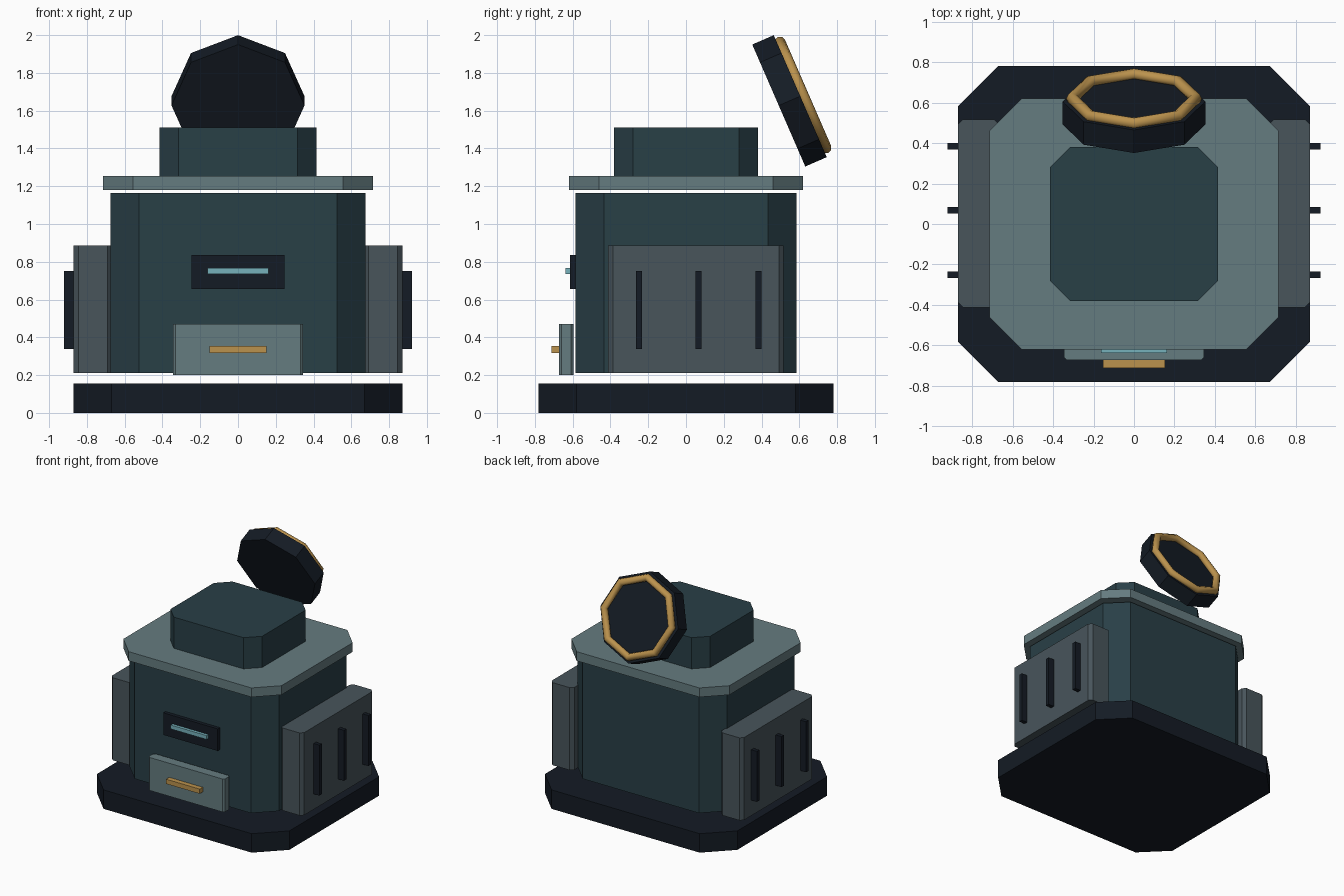
import bpy, bmesh
from math import radians
from mathutils import Vector

if "Cube" in bpy.data.objects:
    bpy.data.objects.remove(bpy.data.objects["Cube"])


def material(name, rgb):
    m = bpy.data.materials.new(name)
    m.diffuse_color = (*rgb, 1)
    m.use_nodes = True
    m.node_tree.nodes["Principled BSDF"].inputs["Base Color"].default_value = m.diffuse_color
    return m


DARK = material("dark", (0.007, 0.011, 0.018))
TEAL = material("teal", (0.022, 0.05, 0.062))
PALE = material("pale", (0.13, 0.20, 0.215))
GREY = material("grey", (0.065, 0.09, 0.105))
GOLD = material("gold", (0.50, 0.29, 0.075))
CYAN = material("cyan", (0.18, 0.44, 0.50))


def block(name, xs, ys, zs, mat, cut=0.0):
    """Box given by its extents, with optional chamfered vertical corners."""
    (x0, x1), (y0, y1), (z0, z1) = xs, ys, zs
    c = cut
    if c:
        outline = [(x0 + c, y0), (x1 - c, y0), (x1, y0 + c), (x1, y1 - c),
                   (x1 - c, y1), (x0 + c, y1), (x0, y1 - c), (x0, y0 + c)]
    else:
        outline = [(x0, y0), (x1, y0), (x1, y1), (x0, y1)]
    bm = bmesh.new()
    face = bm.faces.new([bm.verts.new((x, y, z0)) for x, y in outline])
    top = bmesh.ops.extrude_face_region(bm, geom=[face])["geom"]
    bmesh.ops.translate(bm, vec=(0, 0, z1 - z0),
                        verts=[g for g in top if isinstance(g, bmesh.types.BMVert)])
    bmesh.ops.recalc_face_normals(bm, faces=bm.faces)
    me = bpy.data.meshes.new(name)
    bm.to_mesh(me)
    bm.free()
    me.materials.append(mat)
    ob = bpy.data.objects.new(name, me)
    bpy.context.collection.objects.link(ob)
    return ob


def sym(v):
    return (-v, v)


# Stacked main volumes
block("base_plinth", sym(0.87), sym(0.78), (0, 0.155), DARK, 0.2)
block("main_body", sym(0.675), sym(0.585), (0.21, 1.165), TEAL, 0.15)
block("deck_plate", sym(0.715), sym(0.62), (1.18, 1.255), PALE, 0.16)
block("upper_housing", sym(0.415), sym(0.38), (1.25, 1.51), TEAL, 0.1)

# Front display and drawer
block("display_panel", sym(0.246), (-0.614, -0.58), (0.655, 0.835), DARK)
block("display_light", sym(0.162), (-0.638, -0.61), (0.735, 0.767), CYAN)
block("drawer", sym(0.345), (-0.672, -0.595), (0.2, 0.47), PALE, 0.014)
block("drawer_handle", sym(0.152), (-0.712, -0.668), (0.317, 0.355), GOLD)

# Side panels with vent bars
for side, s in (("left", -1), ("right", 1)):
    block(f"{side}_side_panel", sorted((s * 0.665, s * 0.87)), (-0.412, 0.517),
          (0.21, 0.885), GREY, 0.025)
    for i, y in enumerate((-0.25, 0.067, 0.384)):
        block(f"{side}_vent_{i + 1}", sorted((s * 0.865, s * 0.922)),
              (y - 0.016, y + 0.016), (0.337, 0.75), DARK)

# Tilted octagonal dish with gold rim facing the back
tilt = (-radians(66.5), 0, 0)
centre = Vector((0, 0.548, 1.652))
axis = Vector((0, 0.917, 0.399))
bpy.ops.mesh.primitive_cylinder_add(vertices=8, radius=0.352, depth=0.124,
                                    location=centre, rotation=tilt)
dish = bpy.context.object
dish.name = "dish"
dish.data.materials.append(DARK)

bpy.ops.mesh.primitive_torus_add(major_segments=8, minor_segments=8,
                                 major_radius=0.305, minor_radius=0.03,
                                 location=centre + axis * 0.077, rotation=tilt)
rim = bpy.context.object
rim.name = "dish_rim"
rim.data.materials.append(GOLD)
bpy.ops.object.shade_smooth_by_angle(angle=radians(50))
